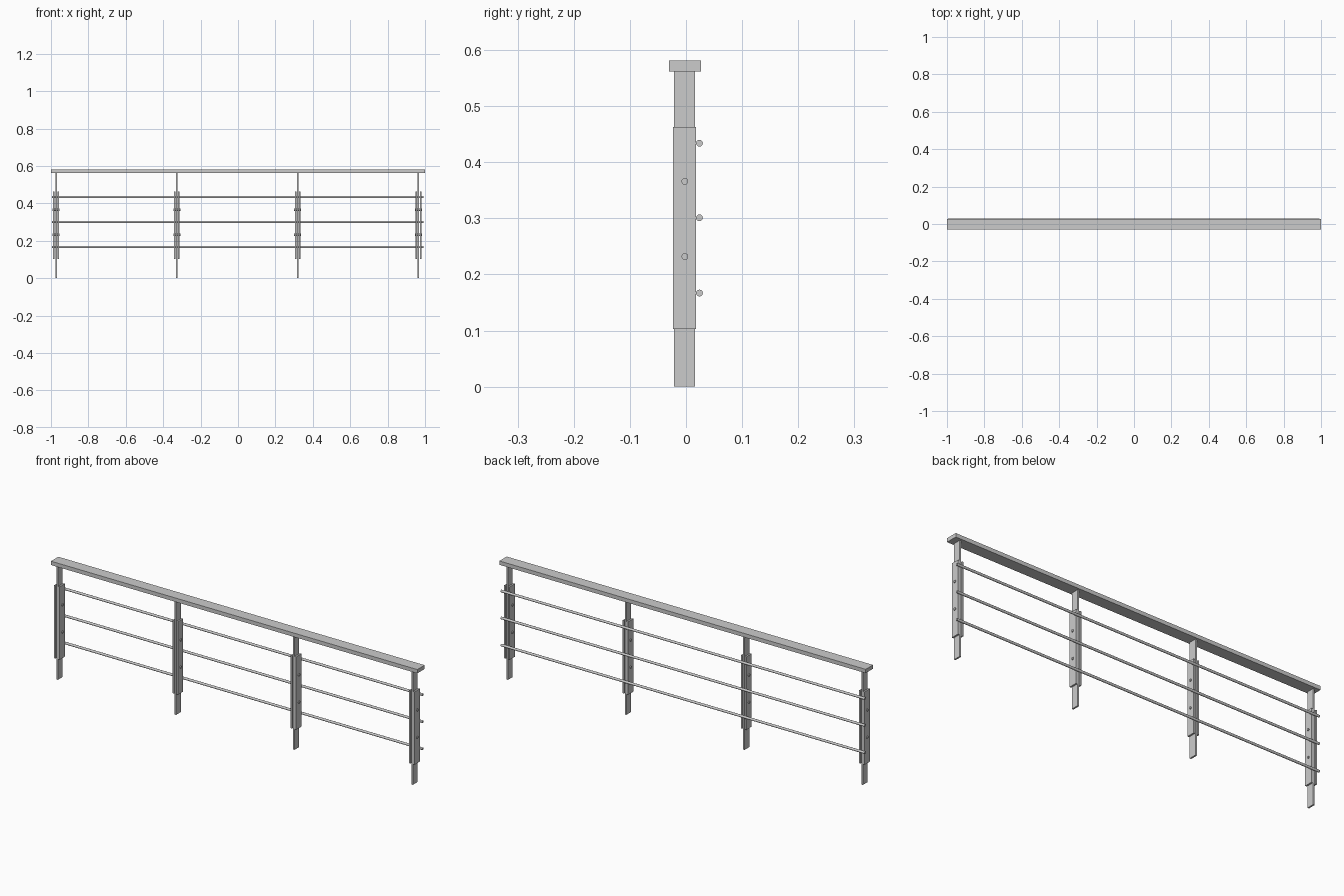
import bpy, math

if "Cube" in bpy.data.objects:
    bpy.data.objects.remove(bpy.data.objects["Cube"])

POSTS = [-0.973, -0.327, 0.319, 0.965]


def box(name, x, y, z):
    """Box from (min, max) ranges on each axis."""
    c = [(r[0] + r[1]) / 2 for r in (x, y, z)]
    bpy.ops.mesh.primitive_cube_add(size=1, location=c)
    ob = bpy.context.object
    ob.name = name
    ob.scale = [r[1] - r[0] for r in (x, y, z)]
    bpy.ops.object.transform_apply(location=False, rotation=False, scale=True)
    return ob


def rod(name, x0, x1, y, z, r):
    """Round bar running along x."""
    bpy.ops.mesh.primitive_cylinder_add(vertices=20, radius=r, depth=x1 - x0,
                                        location=((x0 + x1) / 2, y, z),
                                        rotation=(0, math.pi / 2, 0))
    ob = bpy.context.object
    ob.name = name
    bpy.ops.object.shade_smooth_by_angle()
    return ob


# Flat handrail on top
box("handrail", (-1, 1), (-0.030, 0.027), (0.562, 0.581))

# Three horizontal bars on the back edge of the plates
for z in (0.167, 0.301, 0.434):
    rod("horizontal_bar", -0.995, 0.992, 0.024, z, 0.006)

for px in POSTS:
    # Thin flat post
    box("post", (px - 0.004, px + 0.004), (-0.021, 0.016), (0, 0.563))
    # Pair of clamp plates either side of the post
    for s in (-1, 1):
        cx = px + s * 0.011
        box("clamp_plate", (cx - 0.004, cx + 0.004), (-0.023, 0.018), (0.103, 0.463))
    # Bolts through plates and post
    for z in (0.232, 0.366):
        rod("bolt", px - 0.019, px + 0.019, -0.002, z, 0.006)
